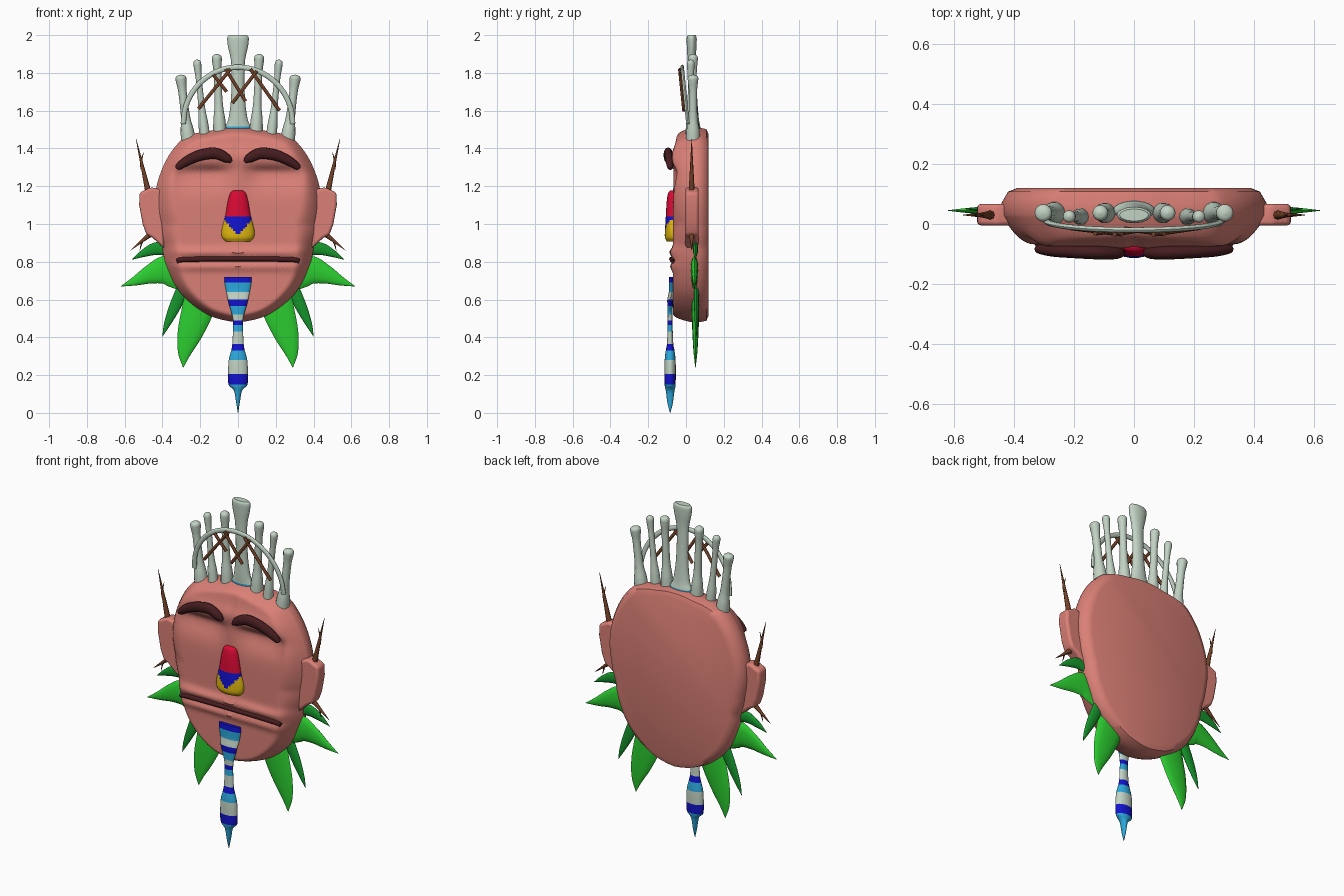
import bpy, bmesh, math
from mathutils import Vector


def mat(name, r, g, b):
    m = bpy.data.materials.new(name)
    m.diffuse_color = (r, g, b, 1)
    return m


SKIN = mat("terracotta_pink", 0.70, 0.215, 0.18)
DARK = mat("dark_maroon", 0.06, 0.012, 0.014)
BONE = mat("pale_sage", 0.54, 0.65, 0.55)
BROWN = mat("twig_brown", 0.18, 0.055, 0.022)
GREEN = mat("leaf_green", 0.025, 0.62, 0.03)
DEEP = mat("deep_green", 0.008, 0.30, 0.025)
RED = mat("red", 0.70, 0.003, 0.035)
BLUE = mat("blue", 0.006, 0.006, 0.62)
YELLOW = mat("yellow", 0.72, 0.46, 0.004)
CYAN = mat("sky_blue", 0.025, 0.40, 0.72)


def finish(name, bm, mats, angle=45):
    bmesh.ops.recalc_face_normals(bm, faces=bm.faces[:])
    me = bpy.data.meshes.new(name)
    bm.to_mesh(me)
    bm.free()
    for m in mats:
        me.materials.append(m)
    me.shade_smooth()
    me.set_sharp_from_angle(angle=math.radians(angle))
    ob = bpy.data.objects.new(name, me)
    bpy.context.collection.objects.link(ob)
    return ob


def catmull(a, b, c, d, t):
    return 0.5 * (2 * b + (c - a) * t + (2 * a - 5 * b + 4 * c - d) * t * t
                  + (3 * b - a - 3 * c + d) * t ** 3)


def limb(name, pts, mats, sub=5, sides=12, sx=1, rule=None):
    """Sweep an ellipse along a path of (x, y, z, half width, half depth)."""
    P = [Vector(p) for p in pts]
    P = [2 * P[0] - P[1]] + P + [2 * P[-1] - P[-2]]
    path = []
    for i in range(1, len(P) - 2):
        for k in range(sub):
            path.append(catmull(P[i - 1], P[i], P[i + 1], P[i + 2], k / sub))
    path.append(P[-2])
    bm = bmesh.new()
    rings = []
    for i, p in enumerate(path):
        t = path[min(i + 1, len(path) - 1)] - path[max(i - 1, 0)]
        n = Vector((-t[2], t[0])).normalized()
        w, d = max(p[3], 0.0008), max(p[4], 0.0008)
        ring = []
        for j in range(sides):
            a = math.tau * j / sides
            ring.append(bm.verts.new((sx * (p[0] + n.x * w * math.cos(a)),
                                      p[1] + d * math.sin(a),
                                      p[2] + n.y * w * math.cos(a))))
        rings.append(ring)
    for i in range(len(rings) - 1):
        for j in range(sides):
            k = (j + 1) % sides
            f = bm.faces.new((rings[i][j], rings[i][k], rings[i + 1][k], rings[i + 1][j]))
            if rule:
                f.material_index = rule(f.calc_center_median(), i // sub)
    for ring, seg in ((rings[0], 0), (rings[-1], len(pts) - 2)):
        f = bm.faces.new(ring)
        if rule:
            f.material_index = rule(f.calc_center_median(), seg)
    return finish(name, bm, mats)


# Head: polar rings with a flat back and a sculpted front
HALF = [(0, 0.48), (0.14, 0.51), (0.30, 0.63), (0.36, 0.73), (0.40, 0.88), (0.43, 1.0),
        (0.435, 1.18), (0.41, 1.27), (0.355, 1.38), (0.285, 1.46), (0.13, 1.495), (0, 1.51)]
POL = [(math.atan2(z - 1, x), math.hypot(x, z - 1)) for x, z in HALF]


def radius(a):
    a = math.asin(max(-1, min(1, math.sin(a))))
    for (a0, r0), (a1, r1) in zip(POL, POL[1:]):
        if a <= a1 + 1e-6:
            return r0 + (r1 - r0) * (a - a0) / (a1 - a0)
    return POL[-1][1]


def relief(x, z):
    ax = abs(x)
    dz = z - 1.275
    y = 0.034 * math.exp(-((ax - 0.20) / 0.15) ** 4 - (dz / (0.028 if dz > 0 else 0.085)) ** 2)
    y -= 0.012 * math.exp(-((z - 1.35) / 0.04) ** 2 - (ax / 0.3) ** 4)
    lip = math.exp(-(ax / 0.345) ** 10)
    y -= lip * 0.020 * math.exp(-((z - 0.85) / 0.022) ** 2)
    y -= lip * 0.016 * math.exp(-((z - 0.775) / 0.02) ** 2)
    y += 0.008 * math.exp(-(x / 0.015) ** 2 - ((z - 1.4) / 0.08) ** 2)
    return y


N, M = 128, 36
bm = bmesh.new()
rings = []
for sxk, szk, y in ((0.88, 0.93, 0.12), (0.95, 0.985, 0.108), (1, 1, 0.07)):
    rings.append([bm.verts.new((sxk * radius(math.tau * j / N) * math.cos(math.tau * j / N), y,
                                1 + szk * radius(math.tau * j / N) * math.sin(math.tau * j / N)))
                  for j in range(N)])
for i in range(M):
    s = 1 - (i / M) ** 1.4
    ring = []
    for j in range(N):
        a = math.tau * j / N
        x, z = s * radius(a) * math.cos(a), 1 + s * radius(a) * math.sin(a)
        c = 0.32 - 0.24 * abs(math.sin(a))
        t = max(0, (s - 1 + c) / c)
        y = -0.068 + 0.098 * t ** 2 + relief(x, z) * (1 - t ** 2)
        y += 0.03 * max(0, (z - 1.38) / 0.13) * (1 - t * t)
        ring.append(bm.verts.new((x, y, z)))
    rings.append(ring)
for r0, r1 in zip(rings, rings[1:]):
    for j in range(N):
        k = (j + 1) % N
        bm.faces.new((r0[j], r0[k], r1[k], r1[j]))
bm.faces.new(rings[0])
bm.faces.new(rings[-1])
finish("head", bm, [SKIN], 50)

# Mouth
limb("mouth", [(-0.325, -0.064, 0.80, 0.011, 0.016), (-0.28, -0.070, 0.812, 0.014, 0.018),
               (0, -0.072, 0.815, 0.013, 0.018), (0.28, -0.070, 0.812, 0.014, 0.018),
               (0.325, -0.064, 0.80, 0.011, 0.016)], [DARK])

# Nose: red bridge, blue wedge, yellow nostrils
limb("nose", [(0, -0.07, 1.178, 0.022, 0.012), (0, -0.07, 1.165, 0.040, 0.024),
              (0, -0.07, 1.12, 0.054, 0.032), (0, -0.07, 1.04, 0.068, 0.037),
              (0, -0.07, 0.97, 0.086, 0.041), (0, -0.07, 0.93, 0.084, 0.042),
              (0, -0.07, 0.908, 0.066, 0.032)],
     [RED, BLUE, YELLOW], sub=8, sides=40,
     rule=lambda c, s: 0 if c.z > 1.04 else 1 if c.z > 0.94 + 1.15 * abs(c.x) else 2)

# Chin pendant with stripes; control points sit on the stripe borders
ROWS = [(0.72, 0.072, 0.014), (0.69, 0.071, 0.016), (0.64, 0.062, 0.016), (0.60, 0.054, 0.015),
        (0.565, 0.045, 0.014), (0.52, 0.032, 0.013), (0.49, 0.027, 0.013), (0.465, 0.026, 0.013),
        (0.43, 0.027, 0.014), (0.365, 0.030, 0.017), (0.33, 0.036, 0.023), (0.28, 0.049, 0.029),
        (0.205, 0.053, 0.030), (0.15, 0.050, 0.029), (0.13, 0.032, 0.026), (0.11, 0.019, 0.022),
        (0.05, 0.009, 0.014), (0, 0.001, 0.001)]
limb("chin_pendant", [(0, -0.075 if z > 0.6 else -0.084, z, w, d) for z, w, d in ROWS],
     [BLUE, CYAN, BONE], sub=4, sides=20, rule=lambda c, s: s % 3 if s < 13 else 1)

# Crown posts: x at base, z at base, x at top, z at top
for i, (xb, zb, xt, zt) in enumerate(((0.26, 1.42, 0.305, 1.79), (0.175, 1.45, 0.218, 1.87),
                                      (0.095, 1.46, 0.113, 1.90))):
    k = (1.1, 0.8, 1.0)[i]
    for sx, side in ((1, "right"), (-1, "left")):
        rows = ((0, 0.036, 0), (0.2, 0.032, 0), (0.4, 0.022, 0), (0.75, 0.020, 0),
                (0.90, 0.025, 0), (0.955, 0.026, 0), (0.985, 0.019, 0), (1, 0.004, 0))
        limb(f"crown_post_{side}_{i + 1}",
             [(xb + (xt - xb) * t, 0.037 - 0.012 * (i == 1), zb + (zt - zb) * t, r * k, r * k)
              for t, r, _ in rows], [BONE], sides=14, sx=sx)

# Centre post with a blue foot
limb("crown_centre_post", [(0, 0.045, 1.47, 0.074, 0.034), (0, 0.045, 1.515, 0.068, 0.031),
                           (0, 0.04, 1.56, 0.050, 0.028), (0, 0.035, 1.68, 0.036, 0.024),
                           (0, 0.03, 1.85, 0.036, 0.022), (0, 0.03, 1.94, 0.053, 0.026),
                           (0, 0.03, 1.985, 0.057, 0.027), (0, 0.03, 2.0, 0.048, 0.02)],
     [BONE, CYAN], sides=18, rule=lambda c, s: 1 if s == 0 else 0)

# Crown arch and lashing twigs
limb("crown_arch", [(0.29 * math.cos(a), 0.01 - 0.03 * math.sin(a), 1.53 + 0.30 * math.sin(a),
                     0.014, 0.009) for a in (math.pi * i / 12 for i in range(13))], [BONE])
for i, (x0, z0, x1, z1) in enumerate(((-0.21, 1.61, -0.04, 1.82), (-0.065, 1.82, 0.04, 1.65),
                                      (-0.03, 1.64, 0.10, 1.81), (0.065, 1.82, 0.22, 1.60),
                                      (-0.13, 1.79, -0.06, 1.70))):
    limb(f"crown_twig_{i + 1}", [(x0, -0.012 - 0.1 * (z0 - 1.6), z0, 0.009, 0.008),
                                 (x1, -0.012 - 0.1 * (z1 - 1.6), z1, 0.009, 0.008)],
         [BROWN], sides=8)

# Paired parts
EAR = [(0.40, 1.18), (0.46, 1.195), (0.522, 1.165), (0.523, 1.10), (0.505, 1.0),
       (0.485, 0.945), (0.45, 0.925), (0.39, 0.87)]
for sx, side in ((1, "right"), (-1, "left")):
    # Ear
    bm = bmesh.new()
    f = bm.faces.new([bm.verts.new((sx * x, -0.005, z)) for x, z in EAR])
    ext = bmesh.ops.extrude_face_region(bm, geom=[f])
    bmesh.ops.translate(bm, vec=(0, 0.072, 0),
                        verts=[g for g in ext["geom"] if isinstance(g, bmesh.types.BMVert)])
    ear = finish("ear_" + side, bm, [SKIN], 50)
    bev = ear.modifiers.new("round", "BEVEL")
    bev.width, bev.segments = 0.014, 3

    # Eyebrow
    limb("eyebrow_" + side, [(0.035, -0.096, 1.328, 0.008, 0.012), (0.06, -0.096, 1.348, 0.024, 0.021),
                             (0.12, -0.095, 1.374, 0.030, 0.023), (0.20, -0.092, 1.364, 0.029, 0.022),
                             (0.27, -0.088, 1.334, 0.025, 0.021), (0.315, -0.084, 1.302, 0.018, 0.016),
                             (0.325, -0.084, 1.292, 0.006, 0.008)], [DARK], sx=sx)

    # Leaves
    limb("leaf_low_" + side, [(0.19, 0.05, 0.64, 0.09, 0.018), (0.215, 0.05, 0.54, 0.084, 0.02),
                              (0.255, 0.05, 0.42, 0.066, 0.016), (0.283, 0.05, 0.32, 0.036, 0.01),
                              (0.29, 0.05, 0.24, 0.001, 0.001)], [GREEN], sx=sx)
    limb("leaf_thin_" + side, [(0.28, 0.055, 0.68, 0.036, 0.014), (0.335, 0.055, 0.56, 0.030, 0.012),
                               (0.375, 0.055, 0.47, 0.017, 0.008), (0.40, 0.055, 0.405, 0.001, 0.001)],
         [DEEP], sx=sx)
    limb("leaf_side_" + side, [(0.30, 0.045, 0.73, 0.08, 0.018), (0.38, 0.045, 0.755, 0.078, 0.02),
                               (0.46, 0.045, 0.735, 0.052, 0.016), (0.54, 0.045, 0.70, 0.026, 0.01),
                               (0.62, 0.045, 0.67, 0.001, 0.001)], [GREEN], sx=sx)
    limb("leaf_top_" + side, [(0.36, 0.05, 0.86, 0.03, 0.014), (0.43, 0.05, 0.87, 0.034, 0.014),
                              (0.50, 0.05, 0.845, 0.020, 0.01), (0.56, 0.05, 0.812, 0.001, 0.001)],
         [DEEP], sx=sx)

    # Ear twigs
    for i, pts in enumerate((((0.475, 1.17, 0.016), (0.505, 1.30, 0.009), (0.54, 1.45, 0.001)),
                             ((0.51, 1.29, 0.007), (0.512, 1.33, 0.005), (0.50, 1.38, 0.001)),
                             ((0.44, 0.965, 0.02), (0.49, 0.925, 0.011), (0.57, 0.86, 0.001)),
                             ((0.47, 0.94, 0.010), (0.505, 0.91, 0.006), (0.52, 0.86, 0.001)))):
        limb(f"ear_twig_{side}_{i + 1}", [(x, 0.03, z, r, r) for x, z, r in pts],
             [BROWN], sides=8, sx=sx)
